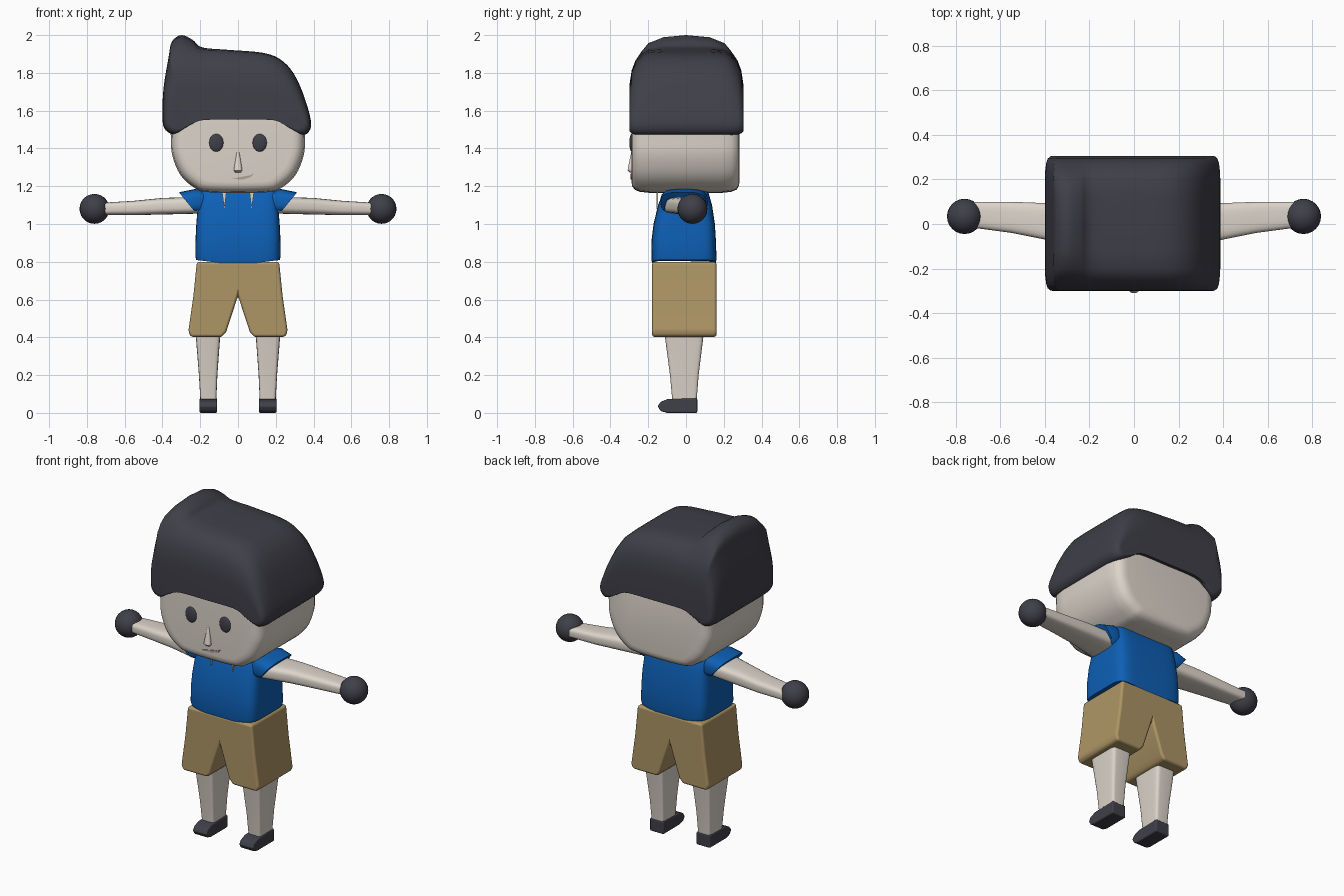
import bpy, bmesh, math
from mathutils import Vector

if "Cube" in bpy.data.objects:
    bpy.data.objects.remove(bpy.data.objects["Cube"])


def material(name, rgb):
    m = bpy.data.materials.new(name)
    m.diffuse_color = (*rgb, 1)
    m.use_nodes = True
    m.node_tree.nodes["Principled BSDF"].inputs["Base Color"].default_value = m.diffuse_color
    return m


DARK = material("charcoal", (0.05, 0.05, 0.066))
SKIN = material("pale_skin", (0.72, 0.66, 0.59))
BLUE = material("shirt_blue", (0.004, 0.115, 0.46))
TAN = material("shorts_tan", (0.42, 0.30, 0.13))
LIP = material("lip_shade", (0.42, 0.36, 0.29))


def loft(name, rings, mat, angle=50, bevel=0):
    """Skin a list of equal-length point rings and close both ends."""
    bm = bmesh.new()
    rows = [[bm.verts.new(p) for p in r] for r in rings]
    n = len(rows[0])
    for a, b in zip(rows, rows[1:]):
        for i in range(n):
            j = (i + 1) % n
            bm.faces.new((a[i], a[j], b[j], b[i]))
    bm.faces.new(rows[0][::-1])
    bm.faces.new(rows[-1])
    bmesh.ops.recalc_face_normals(bm, faces=bm.faces)
    me = bpy.data.meshes.new(name)
    bm.to_mesh(me)
    bm.free()
    me.materials.append(mat)
    ob = bpy.data.objects.new(name, me)
    bpy.context.collection.objects.link(ob)
    if bevel:
        me.shade_smooth()
        mod = ob.modifiers.new("bevel", 'BEVEL')
        mod.width, mod.segments, mod.harden_normals = bevel, 3, True
        mod.limit_method = 'ANGLE'
        mod.angle_limit = math.radians(25)
    else:
        smooth(ob, angle)
    return ob


def smooth(ob, angle):
    bpy.ops.object.select_all(action='DESELECT')
    ob.select_set(True)
    bpy.context.view_layer.objects.active = ob
    bpy.ops.object.shade_smooth_by_angle(angle=math.radians(angle))


def rounded(hu, hv, power=5, n=32):
    """Rounded-rectangle outline as (u, v) pairs."""
    out = []
    for i in range(n):
        a = 2 * math.pi * (i + 0.5) / n
        c, s = math.cos(a), math.sin(a)
        out.append((hu * math.copysign(abs(c) ** (2 / power), c),
                    hv * math.copysign(abs(s) ** (2 / power), s)))
    return out


def spline(pts, steps=4):
    """Closed smooth curve through the points."""
    out, n = [], len(pts)
    for i in range(n):
        a, b, c, d = (Vector(pts[(i + k) % n]) for k in (-1, 0, 1, 2))
        for t in (k / steps for k in range(steps)):
            out.append(0.5 * (2 * b + (c - a) * t + (2 * a - 5 * b + 4 * c - d) * t * t
                              + (3 * b - a - 3 * c + d) * t ** 3))
    return out


def prism_y(name, outline, y0, y1, mat, bevel=0):
    return loft(name, [[(x, y, z) for x, z in outline] for y in (y0, y1)], mat, 30, bevel)


def ball(name, loc, scale, mat):
    bpy.ops.mesh.primitive_uv_sphere_add(segments=24, ring_count=14, location=loc)
    ob = bpy.context.object
    ob.name, ob.scale = name, scale
    ob.data.materials.append(mat)
    smooth(ob, 180)


# Head: front outline carried from face to back with soft edges
half = [(0.15, 1.168), (0.235, 1.195), (0.305, 1.26), (0.347, 1.36),
        (0.355, 1.45), (0.352, 1.55), (0.30, 1.62)]
face = spline(half + [(-x, z) for x, z in reversed(half)])
loft("head", [[(x * k, y, 1.45 + (z - 1.45) * k) for x, z in face] for y, k in
              [(-.288, .80), (-.286, .87), (-.272, .94), (-.245, .98), (-.19, 1), (.19, 1),
               (.24, .98), (.268, .94), (.28, .87), (.283, .80)]], SKIN, 80)

# Hair: swept-up outline with a tuft on one side and a raised fringe
hair = spline([(-.40, 1.60), (-.392, 1.51), (-.34, 1.475), (-.28, 1.51), (-.20, 1.552),
               (0, 1.555), (.20, 1.552), (.28, 1.505), (.35, 1.472), (.387, 1.52), (.365, 1.63),
               (.31, 1.77), (.24, 1.86), (.14, 1.905), (-.05, 1.922), (-.19, 1.935), (-.24, 1.975),
               (-.30, 2.0), (-.35, 1.965), (-.368, 1.88), (-.393, 1.73)])


def hair_ring(y, sx, top, tuft):
    ring = []
    for x, z in hair:
        if z > 1.55:
            z = 1.55 + (min(z, 1.925) - 1.55) * top + max(0, z - 1.925) * tuft
        else:
            z = 1.55 - (1.55 - z) * (0.6 + 0.4 * min(1, (sx - .9) / .09))
        ring.append((x * sx, y, z))
    return ring


ends = [(.300, .90, .38, 0), (.299, .935, .50, 0), (.288, .968, .70, 0), (.268, .985, .83, .05),
        (.235, .995, .93, .2), (.20, 1, .985, .5), (.12, 1, 1, .85)]
loft("hair", [hair_ring(-y, *k) for y, *k in ends] + [hair_ring(0, 1, 1, 1)]
     + [hair_ring(y + .005, *k) for y, *k in reversed(ends)], DARK, 80)

# Face details
for s, side in ((1, "left"), (-1, "right")):
    ball(side + "_eye", (s * .115, -.287, 1.43), (.038, .013, .047), DARK)
loft("nose", [[(u, -.285 + v, z) for u, v in rounded(w, d, 3, 12)] for z, w, d in
              [(1.272, .014, .012), (1.283, .023, .025), (1.31, .019, .02),
               (1.35, .012, .012), (1.385, .006, .004)]], SKIN)
prism_y("mouth", [(-.035, 1.238), (.03, 1.236), (.07, 1.25), (.085, 1.268), (.06, 1.257), (.02, 1.25)],
        -.293, -.284, LIP)

# Shirt body, with a hem that dips in the middle
shirt = []
for z, hx, y0, y1 in [(.812, .205, -.165, .145), (.81, .222, -.18, .158), (.83, .226, -.184, .162),
                      (.92, .225, -.182, .158), (1.0, .221, -.172, .153), (1.10, .213, -.148, .138),
                      (1.17, .21, -.12, .118), (1.192, .19, -.105, .105)]:
    dip = .028 if z < .84 else 0
    shirt.append([(u, (y0 + y1) / 2 + v, z - dip * (1 - abs(u) / .226))
                  for u, v in rounded(hx, (y1 - y0) / 2, 6, 40)])
loft("shirt", shirt, BLUE)

# Pale collar slits
for s in (1, -1):
    prism_y("collar_slit", [(s * .086, 1.178), (s * .06, 1.178), (s * .072, 1.08)], -.157, -.148, SKIN)

# Shorts: hips and two flared legs in one outline
leg = [(.218, .80), (.236, .62), (.263, .43), (.25, .402), (.085, .402), (.062, .43)]
prism_y("shorts", leg + [(0, .62)] + [(-x, z) for x, z in reversed(leg)], -.18, .162, TAN, .022)

for s, side in ((1, "left"), (-1, "right")):
    # Short flared sleeve with a slanted opening
    sleeve = []
    for xc, slant, zc, hz, yc, hy in [(.15, 0, 1.11, .07, -.01, .10), (.21, .02, 1.12, .065, -.01, .125),
                                      (.268, .045, 1.113, .055, -.015, .118)]:
        sleeve.append([(s * (xc + slant * v / hz), yc + u, zc + v)
                       for u, v in rounded(hy, hz, 3.2, 24)])
    loft(side + "_sleeve", sleeve, BLUE)

    # Arm tapering to a round hand
    loft(side + "_arm", [[(s * x, yc + u, zc + v) for u, v in rounded(hy, hz, 3.5, 24)]
                         for x, yc, hy, zc, hz in [(.20, -.02, .105, 1.10, .045), (.40, .012, .082, 1.094, .044),
                                                   (.55, .03, .07, 1.085, .038), (.73, .042, .058, 1.08, .032)]],
         SKIN)
    ball(side + "_hand", (s * .76, .034, 1.08), (.079, .079, .079), DARK)

    # Boxy tapering leg
    loft(side + "_leg", [[(s * (xc + u), yc + v, z) for u, v in rounded(hx, hy, 8, 24)]
                         for z, xc, hx, yc, hy in [(.06, .157, .042, -.008, .064), (.20, .158, .049, -.009, .076),
                                                   (.45, .159, .068, -.01, .108)]], SKIN, 40)

    # Shoe: side outline with a rounded toe
    sole = [(.06, 0), (.06, .078), (-.095, .074), (-.135, .058), (-.15, .035), (-.135, .01), (-.10, 0)]
    loft(side + "_shoe", [[(s * x, y, z) for y, z in sole] for x in (.11, .204)], DARK, 30, .008)
